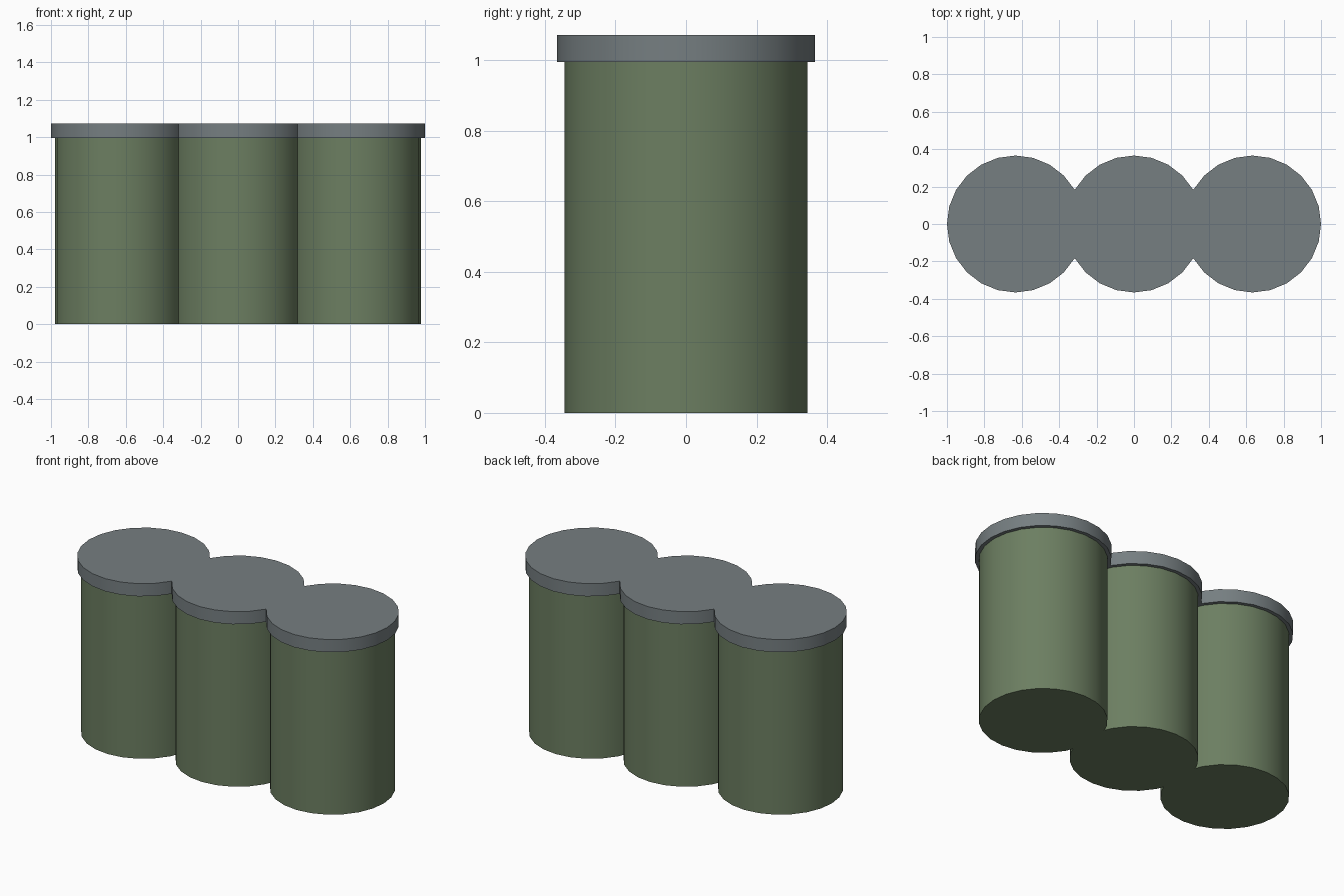
import bpy
import math

if "Cube" in bpy.data.objects:
    bpy.data.objects.remove(bpy.data.objects["Cube"])

SIDES = 24
SPACING = 0.634


def material(name, color):
    mat = bpy.data.materials.new(name)
    mat.diffuse_color = (*color, 1.0)
    mat.use_nodes = True
    mat.node_tree.nodes["Principled BSDF"].inputs["Base Color"].default_value = mat.diffuse_color
    return mat


def drum(name, x, radius, z0, z1, mat):
    bpy.ops.mesh.primitive_cylinder_add(
        vertices=SIDES, radius=radius, depth=z1 - z0,
        location=(x, 0, (z0 + z1) / 2))
    obj = bpy.context.object
    obj.name = name
    obj.data.materials.append(mat)
    bpy.ops.object.shade_smooth_by_angle(angle=math.radians(30))


green = material("green_body", (0.15, 0.21, 0.12))
grey = material("grey_lid", (0.18, 0.21, 0.22))

# Three overlapping canisters in a row, each with a slightly wider lid
for i, side in enumerate(("left", "middle", "right")):
    x = (i - 1) * SPACING
    drum(f"{side}_canister", x, 0.345, 0.0, 0.995, green)
    drum(f"{side}_lid", x, 0.366, 0.995, 1.072, grey)
